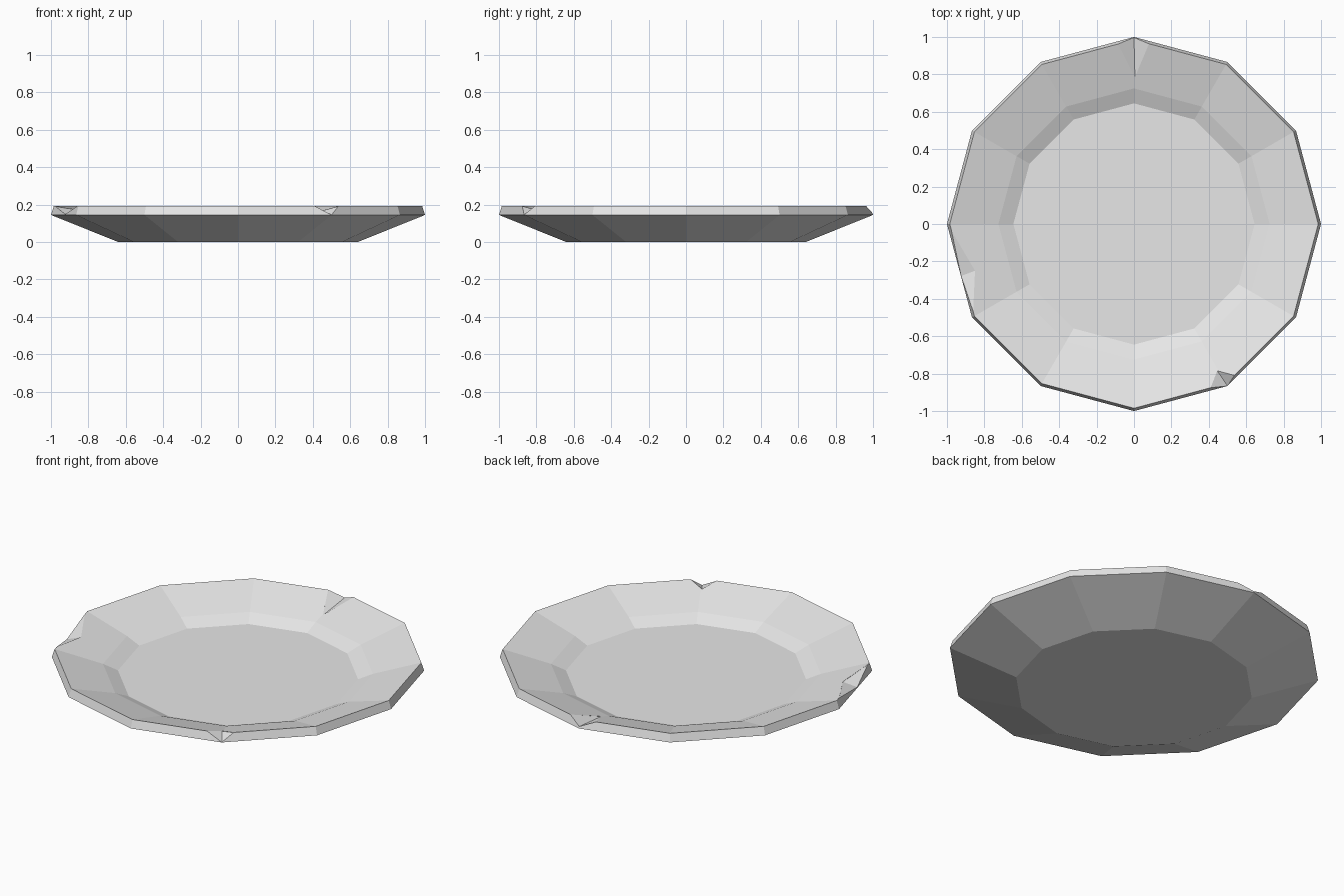
import bpy, bmesh, math
from mathutils import Vector

cube = bpy.data.objects.get("Cube")
if cube:
    bpy.data.objects.remove(cube, do_unlink=True)

SIDES = 12
# Radius and height, from the base up the outside, over the rim and down to the well
PROFILE = [(0.64, 0.0), (1.0, 0.145), (0.985, 0.192), (0.725, 0.115), (0.645, 0.08)]

ceramic = bpy.data.materials.new("pale grey ceramic")
ceramic.use_nodes = True
grey = (0.8, 0.8, 0.8, 1.0)
ceramic.diffuse_color = grey
ceramic.node_tree.nodes["Principled BSDF"].inputs["Base Color"].default_value = grey


def add_object(name, bm):
    bmesh.ops.recalc_face_normals(bm, faces=bm.faces[:])
    mesh = bpy.data.meshes.new(name)
    bm.to_mesh(mesh)
    bm.free()
    mesh.materials.append(ceramic)
    obj = bpy.data.objects.new(name, mesh)
    bpy.context.collection.objects.link(obj)
    return obj


def make_plate():
    bm = bmesh.new()
    rings = []
    for radius, z in PROFILE:
        angles = [math.tau * i / SIDES for i in range(SIDES)]
        rings.append([bm.verts.new((radius * math.cos(a), radius * math.sin(a), z)) for a in angles])
    for low, high in zip(rings, rings[1:]):
        for i in range(SIDES):
            j = (i + 1) % SIDES
            bm.faces.new((low[i], low[j], high[j], high[i]))
    bm.faces.new(rings[0])
    bm.faces.new(rings[-1])
    return add_object("plate", bm)


def make_chip_cutter(name, inner, tip, side_a, side_b):
    """Wedge with its groove running from a point on the inner wall to the rim."""
    inner = Vector(inner)
    reach = [inner + (Vector(p) - inner) * 1.15 for p in (tip, side_a, side_b)]
    bm = bmesh.new()
    for p in [inner] + reach:
        bm.verts.new(p)
        bm.verts.new(p + Vector((0, 0, 0.15)))
    hull = bmesh.ops.convex_hull(bm, input=bm.verts[:])
    spare = set(hull["geom_interior"] + hull["geom_unused"])
    bmesh.ops.delete(bm, geom=[v for v in spare if isinstance(v, bmesh.types.BMVert)], context="VERTS")
    obj = add_object(name, bm)
    obj.hide_render = True
    return obj


plate = make_plate()

# Chips: inner point, lowest point on the outside, then the two rim ends
RIM = PROFILE[2][1]
chips = {
    "long_chip": ((-0.85, -0.25, 0.17), (-0.93, -0.28, 0.147), (-0.985, -0.02, RIM), (-0.86, -0.47, RIM)),
    "corner_chip": ((0.445, -0.785, 0.166), (0.497, -0.861, 0.147), (0.41, -0.875, RIM), (0.54, -0.81, RIM)),
    "narrow_chip": ((0.005, 0.785, 0.132), (0.0, 0.993, 0.155), (-0.085, 0.962, RIM), (0.08, 0.963, RIM)),
}
cutters = []
for name, points in chips.items():
    cutter = make_chip_cutter(name + "_cutter", *points)
    cutters.append(cutter)
    mod = plate.modifiers.new(name, "BOOLEAN")
    mod.operation = "DIFFERENCE"
    mod.solver = "EXACT"
    mod.object = cutter

# Bake the cuts and drop the cutters
bpy.context.view_layer.update()
evaluated = plate.evaluated_get(bpy.context.evaluated_depsgraph_get())
chipped = bpy.data.meshes.new_from_object(evaluated)
plate.modifiers.clear()
plate.data = chipped
chipped.materials.clear()
chipped.materials.append(ceramic)
for poly in chipped.polygons:
    poly.material_index = 0
    poly.use_smooth = False
for cutter in cutters:
    bpy.data.objects.remove(cutter, do_unlink=True)
